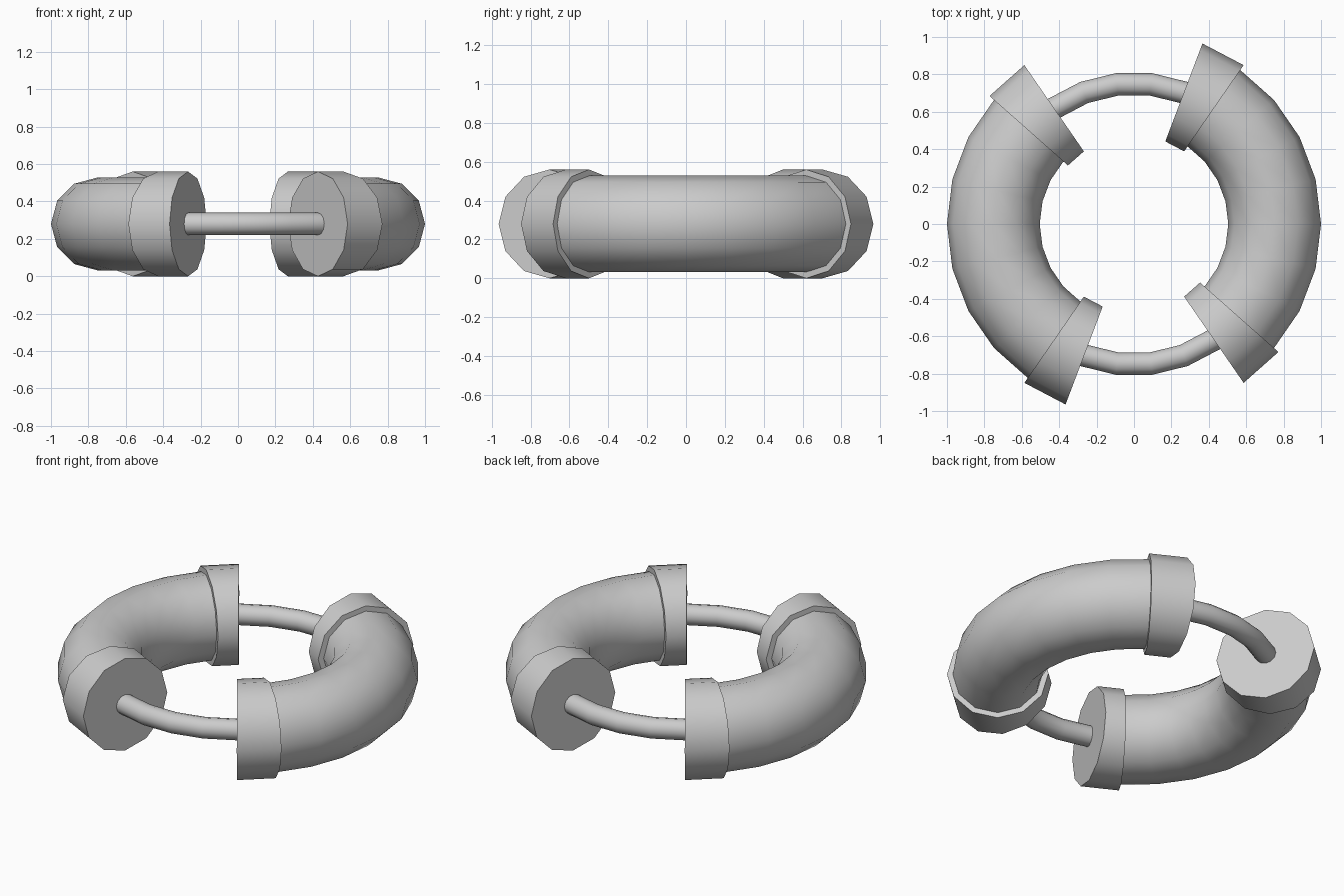
import bpy
import bmesh
from math import sin, cos, pi, radians

if "Cube" in bpy.data.objects:
    bpy.data.objects.remove(bpy.data.objects["Cube"])

RING_STEPS, SIDES = 26, 12
RING_R, CENTRE_Z = 0.752, 0.28
THICK, COLLAR, THIN = 0.248, 0.28, 0.06


def sweep(name, stations):
    """Skin cross-sections (ring step, tube radius) placed around the ring."""
    bm = bmesh.new()
    loops = []
    for step, r in stations:
        a = 2 * pi * step / RING_STEPS
        loop = []
        for j in range(SIDES):
            t = 2 * pi * j / SIDES
            d = RING_R + r * cos(t)
            loop.append(bm.verts.new((d * cos(a), d * sin(a), CENTRE_Z + r * sin(t))))
        loops.append(loop)
    for p, q in zip(loops, loops[1:]):
        for j in range(SIDES):
            k = (j + 1) % SIDES
            bm.faces.new((p[j], q[j], q[k], p[k]))
    # stations run counter-clockwise, so flip to face outward
    bmesh.ops.reverse_faces(bm, faces=bm.faces[:])
    mesh = bpy.data.meshes.new(name)
    bm.to_mesh(mesh)
    bm.free()
    obj = bpy.data.objects.new(name, mesh)
    bpy.context.collection.objects.link(obj)
    bpy.ops.object.select_all(action='DESELECT')
    obj.select_set(True)
    bpy.context.view_layer.objects.active = obj
    bpy.ops.object.shade_smooth_by_angle(angle=radians(40))
    return obj


# Each half of the ring is the other turned by 180 degrees
for side, o in (("right", 0), ("left", RING_STEPS // 2)):
    # thick curved body
    sweep(f"{side}_thick_tube", [(o + i, THICK) for i in range(-3, 5)])
    # collars, with a lip on the body side and a cap around the thin tube
    sweep(f"{side}_collar_a", [(o + 4, THICK), (o + 4, COLLAR),
                               (o + 5, COLLAR), (o + 5, THIN)])
    sweep(f"{side}_collar_b", [(o - 4, THIN), (o - 4, COLLAR),
                               (o - 3, COLLAR), (o - 3, THICK)])
    # thin connecting tube
    sweep(f"{side}_thin_tube", [(o + i, THIN) for i in range(5, 10)])
